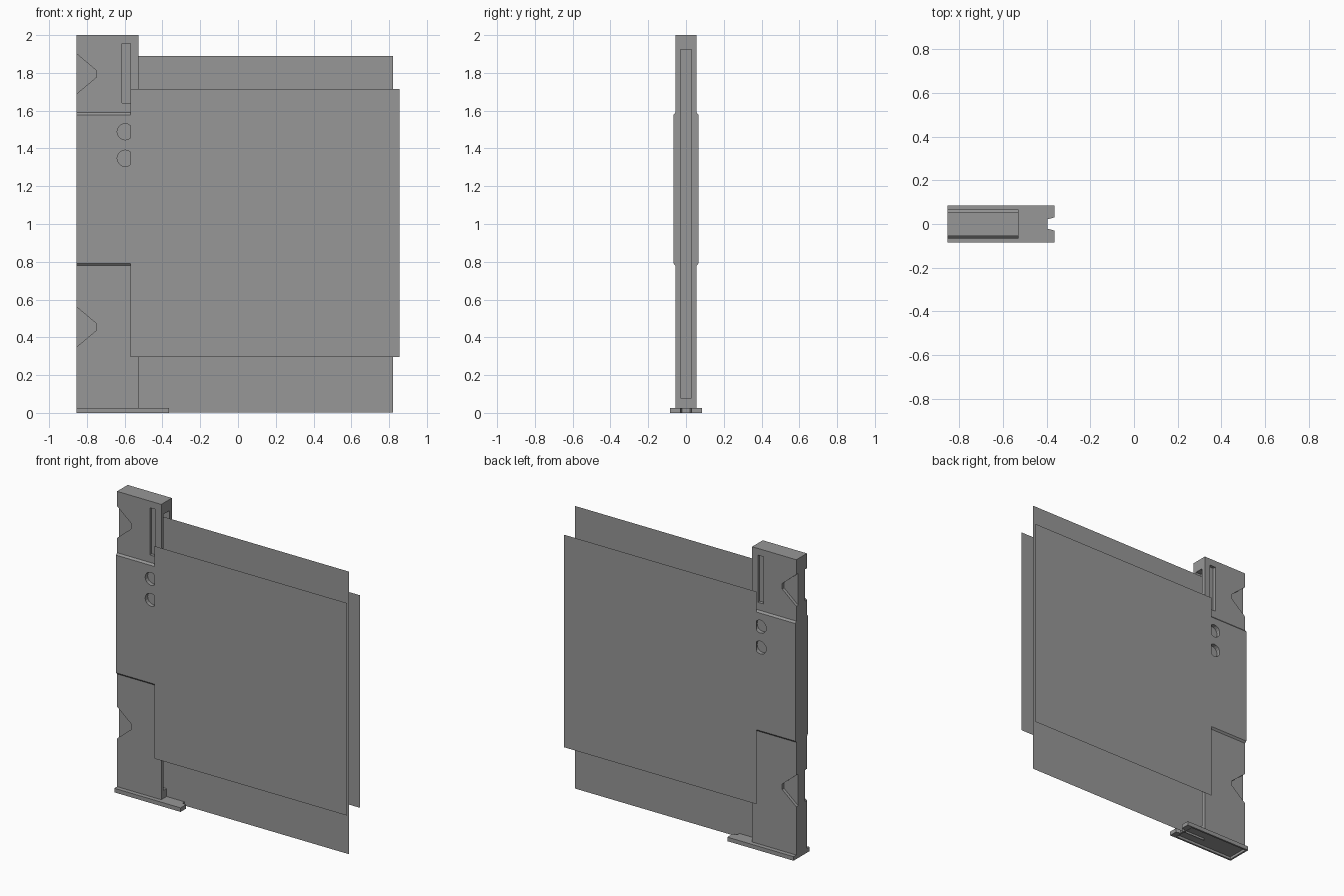
import bpy
import bmesh
from mathutils import Vector

cube = bpy.data.objects.get("Cube")
if cube:
    bpy.data.objects.remove(cube, do_unlink=True)

grey = bpy.data.materials.new("plain grey")
grey.use_nodes = True
GREY = (0.31, 0.31, 0.31, 1)
grey.diffuse_color = GREY
grey.node_tree.nodes["Principled BSDF"].inputs["Base Color"].default_value = GREY


def prism(name, points, direction):
    """Extrude a closed outline along a direction; no direction gives a sheet."""
    bm = bmesh.new()
    face = bm.faces.new([bm.verts.new(p) for p in points])
    if direction:
        out = bmesh.ops.extrude_face_region(bm, geom=[face], use_keep_orig=True)
        moved = [g for g in out["geom"] if isinstance(g, bmesh.types.BMVert)]
        bmesh.ops.translate(bm, verts=moved, vec=Vector(direction))
        bmesh.ops.recalc_face_normals(bm, faces=bm.faces)
    mesh = bpy.data.meshes.new(name)
    bm.to_mesh(mesh)
    bm.free()
    mesh.materials.append(grey)
    obj = bpy.data.objects.new(name, mesh)
    bpy.context.collection.objects.link(obj)
    return obj


def box(name, x0, x1, y0, y1, z0, z1):
    return prism(name, [(x0, y0, z0), (x1, y0, z0), (x1, y1, z0), (x0, y1, z0)],
                 (0, 0, z1 - z0))


def cut(target, cutter):
    """Subtract a cutter, bake the result and drop the cutter."""
    mod = target.modifiers.new("cut", 'BOOLEAN')
    mod.operation = 'DIFFERENCE'
    mod.solver = 'EXACT'
    mod.object = cutter
    bpy.context.view_layer.objects.active = target
    bpy.ops.object.modifier_apply(modifier=mod.name)
    bpy.data.objects.remove(cutter, do_unlink=True)


LEFT, RIGHT = -0.855, -0.528
THIN, THICK = 0.056, 0.067
SHEET_X = -0.57

# Post with a thicker middle section
side = [(THIN, 0.025), (THIN, 0.78), (THICK, 0.792), (THICK, 1.578), (THIN, 1.59), (THIN, 2)]
outline = side + [(-y, z) for y, z in reversed(side)]
post = prism("post", [(LEFT, y, z) for y, z in outline], (RIGHT - LEFT, 0, 0))

# Long slot that holds the middle sheet
cut(post, box("slot_cutter", SHEET_X, -0.5, -0.03, 0.03, 0.08, 1.925))

for s in (-1, 1):
    # Tapered notches on the outer edge
    for z in (0.455, 1.795):
        notch = [(-0.9, z + 0.144), (-0.75, z + 0.018), (-0.75, z - 0.018), (-0.9, z - 0.144)]
        cut(post, prism("notch_cutter", [(x, s * 0.036, h) for x, h in notch], (0, s * 0.1, 0)))
    # Upright groove
    cut(post, box("groove_cutter", -0.613, SHEET_X, *sorted((s * 0.036, s * 0.1)), 1.64, 1.955))
    # Round recesses
    for z in (1.348, 1.488):
        bpy.ops.mesh.primitive_cylinder_add(vertices=16, radius=0.043, depth=0.06,
                                            location=(-0.597, s * 0.07, z),
                                            rotation=(1.5708, 0, 0))
        bpy.context.object.data.materials.append(grey)
        cut(post, bpy.context.object)

# Hollow foot with a notched end
end = [(-0.365, 0.085), (-0.365, 0.03), (-0.395, 0.022)]
rim = [(LEFT, 0.085)] + end
rim += [(x, -y) for x, y in reversed(rim)]
foot = prism("foot", [(x, y, 0) for x, y in rim], (0, 0, 0.027))
cut(foot, box("foot_cutter", LEFT + 0.012, -0.407, -0.073, 0.073, -0.05, 0.017))


# Flat sheets: a tall one in the slot, a shorter one on each face of the post
def sheet(name, y, x0, x1, z0, z1):
    return prism(name, [(x0, y, z0), (x1, y, z0), (x1, y, z1), (x0, y, z1)], None)


sheet("middle_sheet", 0, SHEET_X, 0.82, 0.002, 1.89)
sheet("front_sheet", -THICK - 0.001, SHEET_X, 0.855, 0.295, 1.715)
sheet("back_sheet", THICK + 0.001, SHEET_X, 0.855, 0.295, 1.715)
